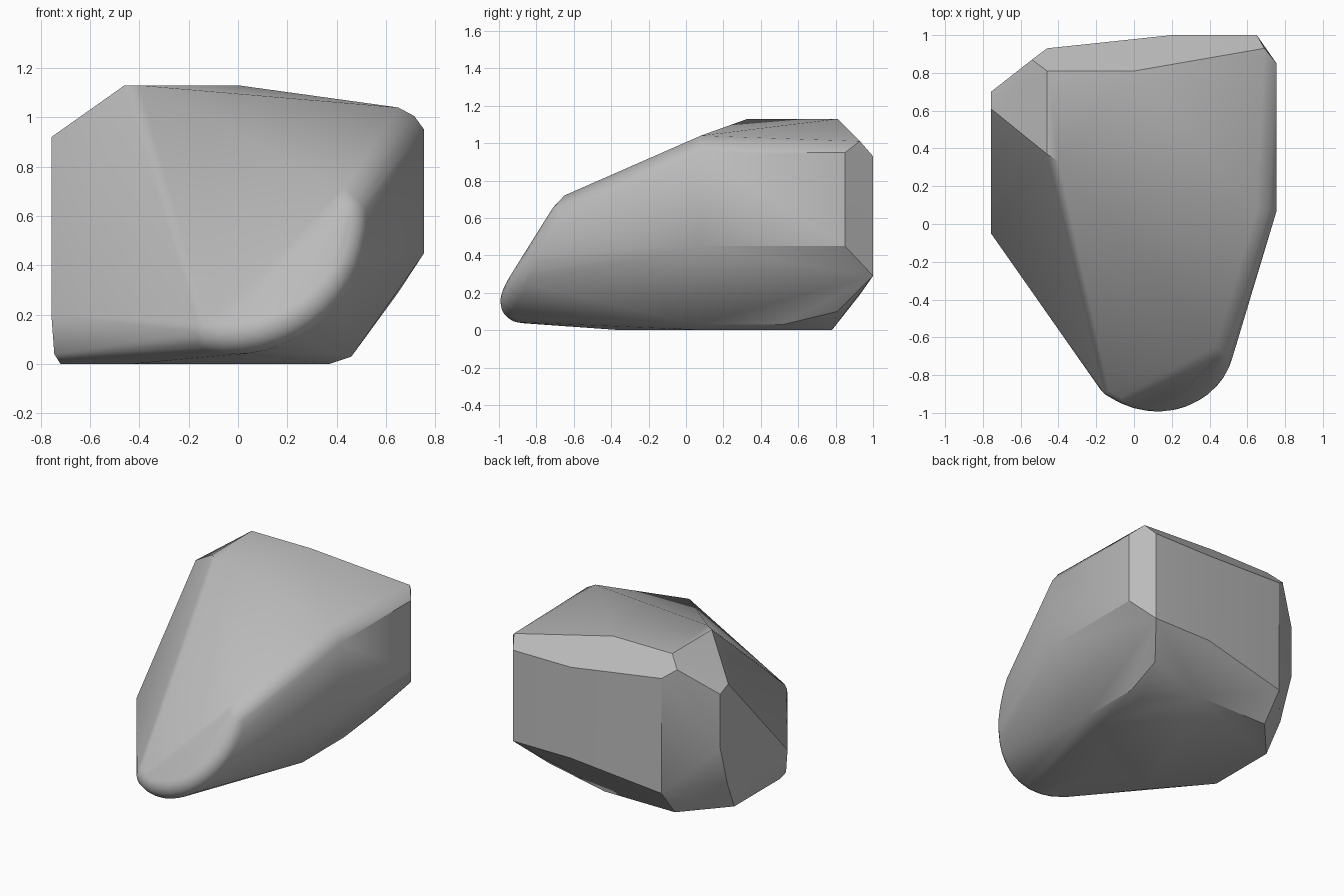
import bpy, bmesh, math
from mathutils import Vector
from mathutils.geometry import interpolate_bezier

old = bpy.data.objects.get("Cube")
if old:
    bpy.data.objects.remove(old, do_unlink=True)

# Stone colour
stone = bpy.data.materials.new("stone grey")
stone.use_nodes = True
colour = (0.5, 0.5, 0.5, 1)
stone.diffuse_color = colour
stone.node_tree.nodes["Principled BSDF"].inputs["Base Color"].default_value = colour

# Corners of the chipped boulder
top = [(-.46, .81, 1.13), (0, .81, 1.13), (-.46, .37, 1.13), (-.4, .33, 1.13),
       (.65, .08, 1.04), (.715, .08, 1.005), (.69, .93, 1.01)]
right_side = [(.755, .07, .95), (.755, .85, .95), (.755, .07, .45), (.755, .85, .45)]
back = [(.65, 1, .93), (.2, 1, .93), (-.46, .93, 1), (-.54, .87, 1.06),
        (.65, 1, .33), (.65, 1, .29), (.2, 1, .29), (-.46, .93, .19)]
left_side = [(-.757, .61, .92), (-.757, .7, .88), (-.757, .7, .5),
             (-.745, .6, .2), (-.757, -.05, .2), (-.745, -.05, .04)]
base = [(.5, .81, .1), (.46, .52, .03), (.46, .06, .03), (.37, .1, 0), (.37, .5, 0),
        (.09, .78, 0), (-.46, .78, 0), (-.72, .49, 0), (-.72, -.02, 0),
        (-.43, -.35, 0), (0, -.35, 0)]
ridge = [(.43, -.65, .72)]

bm = bmesh.new()
for p in top + right_side + back + left_side + base + ridge:
    bm.verts.new(p)

# Rounded front lip: balls swept along a curve, wrapped by the hull
lip = interpolate_bezier(Vector((-.1, -.83, .13)), Vector((.17, -1.01, .1)),
                         Vector((.437, -.823, .27)), Vector((.44, -.64, .6)), 14)
ball = bmesh.new()
bmesh.ops.create_icosphere(ball, subdivisions=3, radius=.09)
for centre in lip:
    for v in ball.verts:
        bm.verts.new(v.co + centre)
ball.free()

# Wrap everything and merge flat facets
bmesh.ops.convex_hull(bm, input=bm.verts[:])
bmesh.ops.delete(bm, geom=[v for v in bm.verts if not v.link_faces], context='VERTS')
bmesh.ops.dissolve_limit(bm, angle_limit=math.radians(1.5),
                         verts=bm.verts[:], edges=bm.edges[:])
bmesh.ops.recalc_face_normals(bm, faces=bm.faces[:])

mesh = bpy.data.meshes.new("boulder")
bm.to_mesh(mesh)
bm.free()
mesh.materials.append(stone)
boulder = bpy.data.objects.new("boulder", mesh)
bpy.context.collection.objects.link(boulder)

# Soft rolls, crisp chips
bpy.ops.object.select_all(action='DESELECT')
boulder.select_set(True)
bpy.context.view_layer.objects.active = boulder
bpy.ops.object.shade_smooth_by_angle(angle=math.radians(30))
